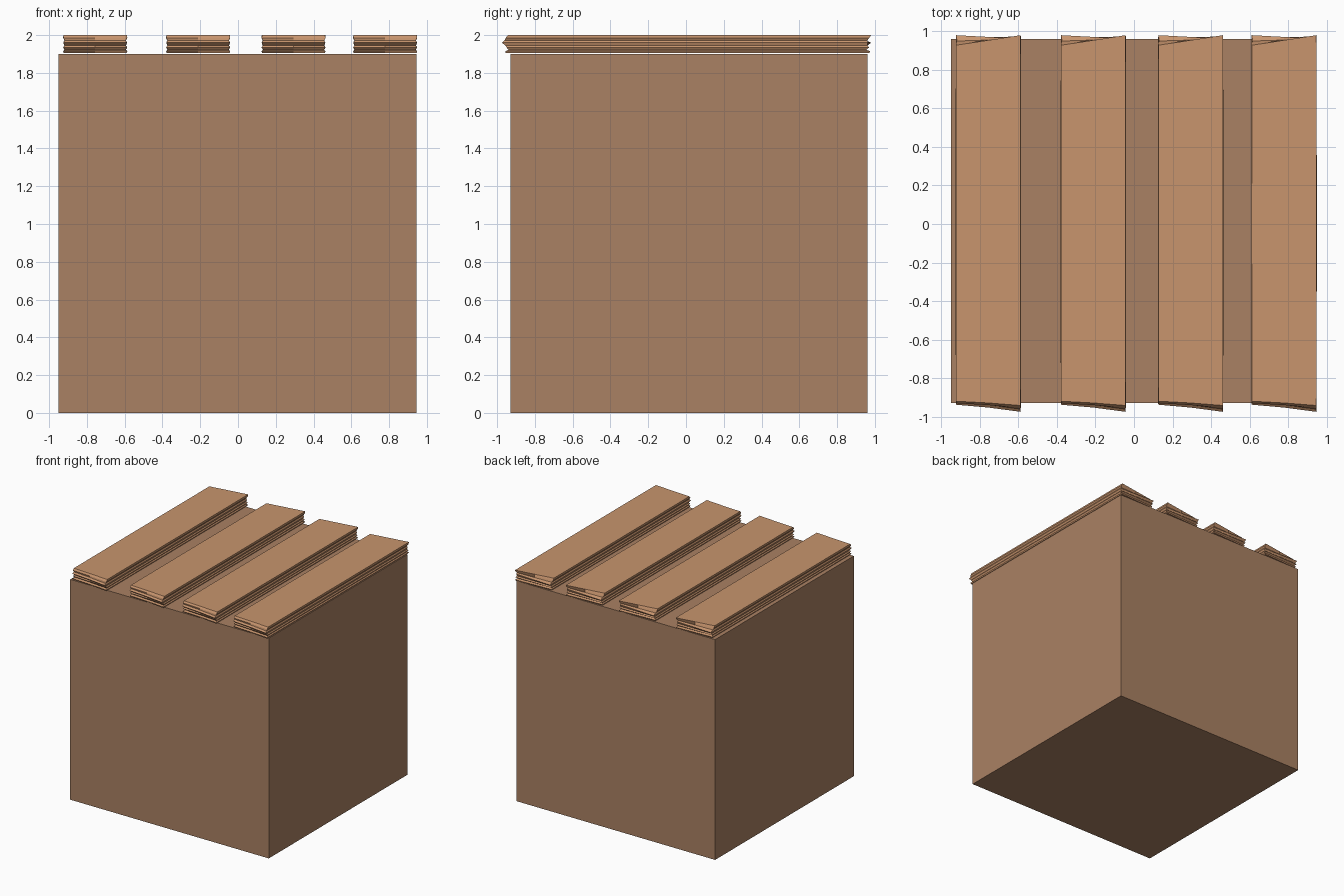
import bpy, bmesh

if "Cube" in bpy.data.objects:
    bpy.data.objects.remove(bpy.data.objects["Cube"])

def material(name, color):
    m = bpy.data.materials.new(name)
    m.diffuse_color = (*color, 1)
    m.use_nodes = True
    m.node_tree.nodes["Principled BSDF"].inputs["Base Color"].default_value = m.diffuse_color
    return m

box_mat = material("dark_wood", (0.40, 0.22, 0.125))
plank_mat = material("light_wood", (0.58, 0.30, 0.155))

def mesh_object(name, bm, mat):
    bmesh.ops.recalc_face_normals(bm, faces=bm.faces)
    me = bpy.data.meshes.new(name)
    bm.to_mesh(me)
    bm.free()
    me.materials.append(mat)
    ob = bpy.data.objects.new(name, me)
    bpy.context.collection.objects.link(ob)
    return ob

# Solid crate body
bm = bmesh.new()
bmesh.ops.create_cube(bm, size=1)
for v in bm.verts:
    v.co.x = -0.0025 + v.co.x * 1.895
    v.co.y = 0.015 + v.co.y * 1.89
    v.co.z = 0.95 + v.co.z * 1.9
mesh_object("crate_body", bm, box_mat)

# Splintered plank: stacked layers of z, side inset, front left/right y, back left/right y
LAYERS = [
    (1.905, 0.004, -0.925, -0.955, 0.955, 0.970),
    (1.915, 0.000, -0.935, -0.955, 0.960, 0.975),
    (1.922, 0.008, -0.915, -0.940, 0.945, 0.955),
    (1.935, 0.000, -0.930, -0.950, 0.970, 0.970),
    (1.944, 0.007, -0.920, -0.955, 0.960, 0.960),
    (1.960, 0.001, -0.938, -0.975, 0.980, 0.962),
    (1.972, 0.007, -0.925, -0.960, 0.950, 0.960),
    (1.985, 0.000, -0.930, -0.955, 0.940, 0.970),
    (2.000, 0.002, -0.920, -0.942, 0.928, 0.980),
]

def plank(name, x0, x1):
    bm = bmesh.new()
    rings = []
    for z, inset, fl, fr, bl, br in LAYERS:
        a, b = x0 + inset, x1 - inset
        pts = [(a, fl), ((a + b) / 2, (fl * 0.6 + fr * 0.4)), (b, fr),
               (b + 0.001, 0), (b, br), ((a + b) / 2, (bl + br) / 2), (a, bl), (a - 0.001, 0)]
        rings.append([bm.verts.new((x, y, z)) for x, y in pts])
    for lo, hi in zip(rings, rings[1:]):
        for i in range(8):
            j = (i + 1) % 8
            bm.faces.new((lo[i], lo[j], hi[j], hi[i]))
    bm.faces.new(rings[0][::-1])
    bm.faces.new(rings[-1])
    mesh_object(name, bm, plank_mat)

# Four top planks
for i, x in enumerate((-0.925, -0.38, 0.125, 0.61)):
    plank(f"top_plank_{i + 1}", x, x + 0.338)
